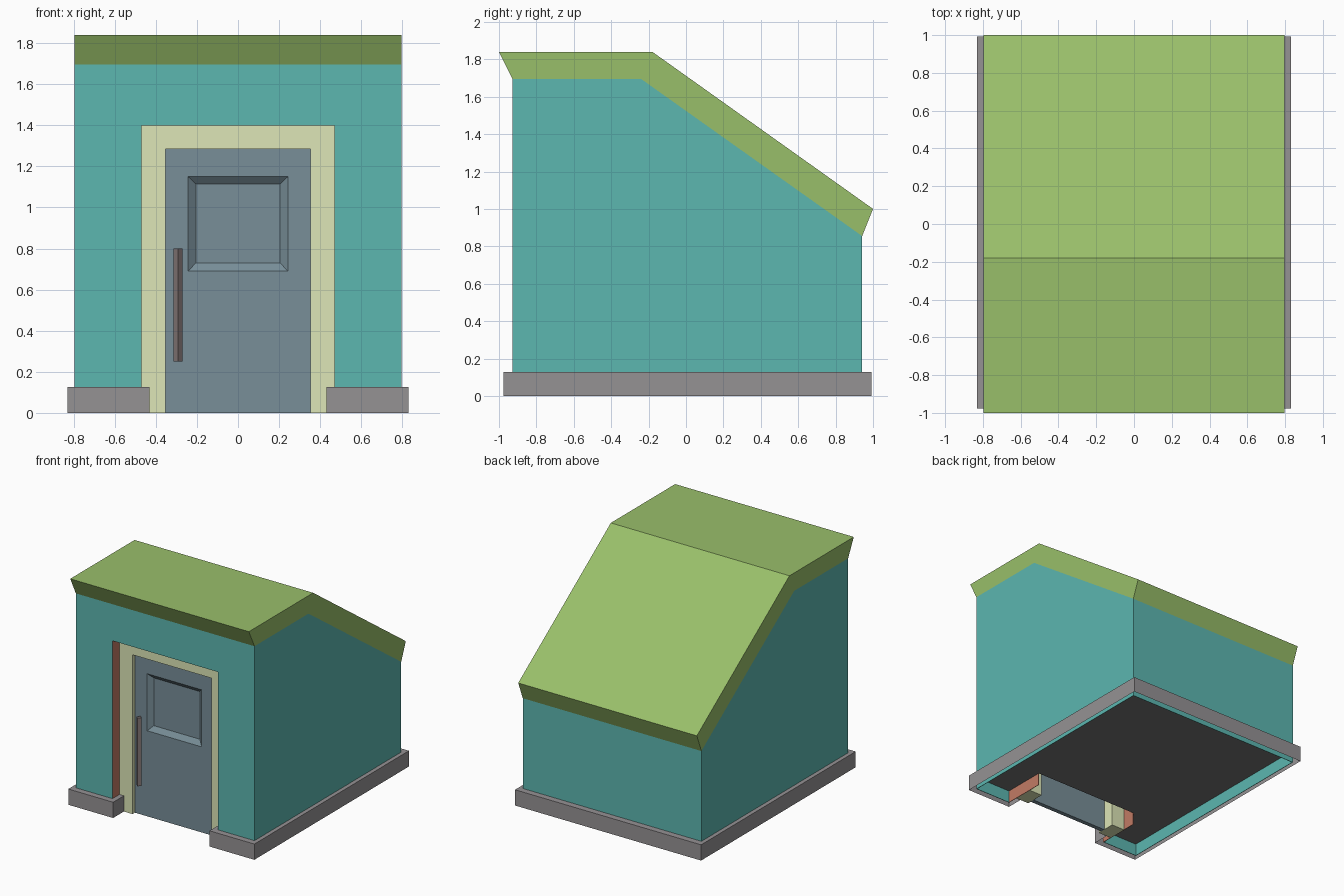
import bpy, bmesh
from mathutils import Vector

if "Cube" in bpy.data.objects:
    bpy.data.objects.remove(bpy.data.objects["Cube"])


def srgb(h):
    vals = [int(h[i:i + 2], 16) / 255 for i in (0, 2, 4)]
    return [v / 12.92 if v <= 0.04045 else ((v + 0.055) / 1.055) ** 2.4 for v in vals] + [1]


def material(name, h):
    m = bpy.data.materials.new(name)
    m.diffuse_color = srgb(h)
    m.use_nodes = True
    m.node_tree.nodes["Principled BSDF"].inputs["Base Color"].default_value = m.diffuse_color
    return m


TEAL = material("teal wall", "5cb7b0")
GREEN = material("green roof", "99bf6a")
CREAM = material("cream frame", "dde6b7")
BLUE = material("slate blue door", "788e98")
GREY = material("grey stone", "959294")
BRICK = material("brick lining", "c27b65")
DARK = material("dark floor", "747474")
BROWN = material("brown grey handle", "857877")


def finish(name, bm, mat):
    bmesh.ops.recalc_face_normals(bm, faces=bm.faces[:])
    me = bpy.data.meshes.new(name)
    bm.to_mesh(me)
    bm.free()
    ob = bpy.data.objects.new(name, me)
    bpy.context.collection.objects.link(ob)
    if mat:
        me.materials.append(mat)
    return ob


def prism(name, pts, axis, a, b, mat):
    """Extrude a 2D outline along an axis from a to b."""
    def place(p, t):
        q = list(p)
        q.insert(axis, t)
        return q
    bm = bmesh.new()
    f = bm.faces.new([bm.verts.new(place(p, a)) for p in pts])
    ext = bmesh.ops.extrude_face_region(bm, geom=[f])
    shift = Vector(place((0, 0), b - a))
    bmesh.ops.translate(bm, vec=shift, verts=[g for g in ext["geom"] if isinstance(g, bmesh.types.BMVert)])
    return finish(name, bm, mat)


def rect(x0, y0, x1, y1):
    return [(x0, y0), (x1, y0), (x1, y1), (x0, y1)]


def cut(ob, cutter):
    mod = ob.modifiers.new("cut", "BOOLEAN")
    mod.operation = "DIFFERENCE"
    mod.solver = "EXACT"
    mod.object = cutter
    bpy.context.view_layer.objects.active = ob
    bpy.ops.object.modifier_apply(modifier=mod.name)
    bpy.data.objects.remove(cutter)


W = 0.797          # half width of walls and roof
FRONT, BACK = -0.928, 0.942
DOOR_W, DOOR_TOP, DOOR_END = 0.47, 1.40, -0.57

# Walls, with the doorway and the hollow underside cut out
walls = prism("walls", [(FRONT, 0), (FRONT, 1.695), (-0.24, 1.695), (BACK, 0.855), (BACK, 0)],
              0, -W, W, TEAL)
cut(walls, prism("doorway_cutter", rect(-DOOR_W, -0.1, DOOR_W, DOOR_TOP), 1, -1.1, DOOR_END, None))
t = 0.004
cut(walls, prism("underside_cutter", rect(-W + t, FRONT + t, W - t, BACK - t), 2, -0.1, 0.10, None))

# Floor is the downward face in the hollow, brick lines the doorway
walls.data.materials.clear()
for m in (TEAL, DARK, BRICK):
    walls.data.materials.append(m)
for p in walls.data.polygons:
    c, n = p.center, p.normal
    p.material_index = 0
    if n.z < -0.9 and 0.05 < c.z < 0.15:
        p.material_index = 1
    elif FRONT + 0.001 < c.y < DOOR_END - 0.01 and abs(c.x) < DOOR_W + 0.01 and abs(n.y) < 0.5:
        p.material_index = 2

# Lower part of the brick lining, below floor level
for s in (-1, 1):
    x0, x1 = sorted((s * DOOR_W, s * (DOOR_W + t)))
    prism("lining_foot", rect(x0, FRONT + t, x1, DOOR_END), 2, 0, 0.10, BRICK)

# Roof slab: flat in front, sloping down to the back
prism("roof", [(-1, 1.84), (-0.18, 1.84), (1, 1.0), (BACK, 0.855), (-0.24, 1.695), (FRONT, 1.695)],
      0, -W, W, GREEN)

# Stone plinth, open at the door and turning into the doorway
half = [(DOOR_W, -0.84), (0.43, -0.84), (0.43, -0.977), (0.83, -0.977), (0.83, 0.993)]
inner = [(-W, BACK), (-W, FRONT), (-DOOR_W, FRONT)]
plan = half + [(-x, y) for x, y in reversed(half)]
plan += [(x, y) for x, y in reversed(inner)] + [(-x, y) for x, y in inner]
plinth = prism("plinth", plan, 2, 0, 0.127, GREY)

# The plinth is a skirt: drop its underside and the faces against the walls
bm = bmesh.new()
bm.from_mesh(plinth.data)
hidden = [f for f in bm.faces if f.normal.z < -0.5 or
          all(abs(v.co.x) < W + 0.01 and FRONT - 0.01 < v.co.y < BACK + 0.01 for v in f.verts)]
bmesh.ops.delete(bm, geom=hidden, context="FACES")
bm.to_mesh(plinth.data)
bm.free()

# Door frame
INNER, LINTEL = 0.353, 1.285
prism("door_frame", [(-DOOR_W, 0), (-DOOR_W, DOOR_TOP), (DOOR_W, DOOR_TOP), (DOOR_W, 0),
                     (INNER, 0), (INNER, LINTEL), (-INNER, LINTEL), (-INNER, 0)],
      1, -0.84, -0.68, CREAM)

# Door with a recessed bevelled panel: half width, bottom, top, y
rings = [(INNER, 0, LINTEL, -0.775), (INNER, 0, LINTEL, -0.81),
         (0.243, 0.69, 1.15, -0.81), (0.205, 0.73, 1.115, -0.78)]
bm = bmesh.new()
loops = [[bm.verts.new((x, y, z)) for x, z in rect(-w, z0, w, z1)] for w, z0, z1, y in rings]
for a, b in zip(loops, loops[1:]):
    for i in range(4):
        j = (i + 1) % 4
        bm.faces.new((a[i], a[j], b[j], b[i]))
bm.faces.new(loops[0])
bm.faces.new(loops[-1])
finish("door", bm, BLUE)

# Door handle: upright bar set edge-on
prism("door_handle", [(-0.313, -0.845), (-0.292, -0.866), (-0.271, -0.845), (-0.292, -0.824)],
      2, 0.25, 0.80, BROWN)
